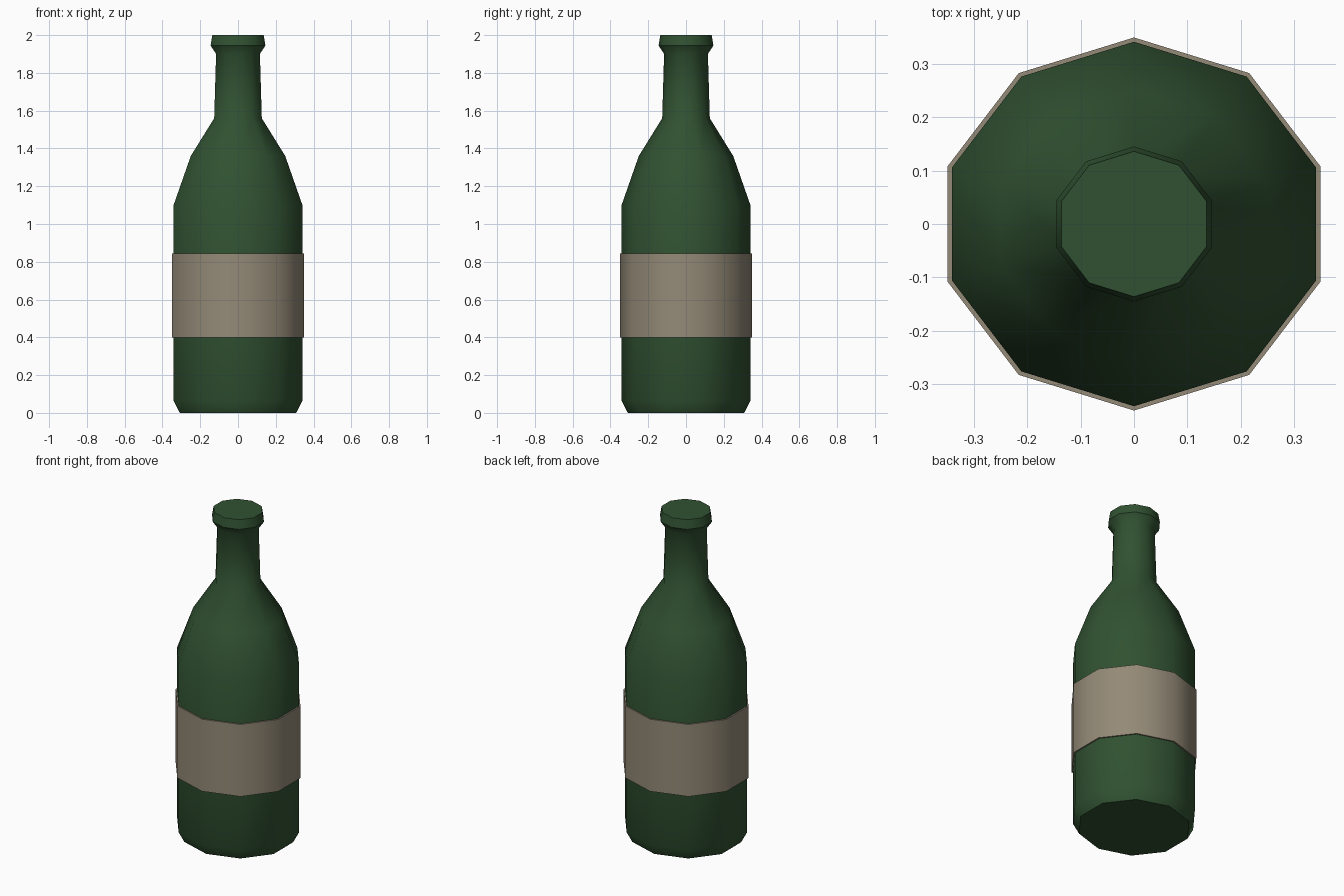
import bpy
import bmesh
import math

SIDES = 10
# Widen x a little so the ten-sided section is equally wide in x and y
X_STRETCH = 1 / math.cos(math.radians(18))

cube = bpy.data.objects.get("Cube")
if cube:
    bpy.data.objects.remove(cube, do_unlink=True)


def make_material(name, rgb):
    mat = bpy.data.materials.new(name)
    mat.use_nodes = True
    color = (*rgb, 1)
    mat.diffuse_color = color
    bsdf = next(n for n in mat.node_tree.nodes if n.type == "BSDF_PRINCIPLED")
    bsdf.inputs["Base Color"].default_value = color
    return mat


def lathe(name, profile, mat, closed=False):
    """Revolve (radius, height) points; a closed profile makes a hollow band."""
    bm = bmesh.new()
    rings = []
    for radius, z in profile:
        ring = []
        for i in range(SIDES):
            a = math.pi / 2 + math.tau * i / SIDES
            ring.append(bm.verts.new((radius * X_STRETCH * math.cos(a),
                                      radius * math.sin(a), z)))
        rings.append(ring)
    pairs = list(zip(rings, rings[1:]))
    if closed:
        pairs.append((rings[-1], rings[0]))
    else:
        bm.faces.new(rings[0])
        bm.faces.new(rings[-1])
    for low, high in pairs:
        for i in range(SIDES):
            j = (i + 1) % SIDES
            bm.faces.new((low[i], low[j], high[j], high[i]))
    bmesh.ops.recalc_face_normals(bm, faces=bm.faces)
    mesh = bpy.data.meshes.new(name)
    bm.to_mesh(mesh)
    bm.free()
    mesh.materials.append(mat)
    obj = bpy.data.objects.new(name, mesh)
    bpy.context.collection.objects.link(obj)
    # Smooth around the sides, sharp at the caps and rim
    bpy.ops.object.select_all(action="DESELECT")
    obj.select_set(True)
    bpy.context.view_layer.objects.active = obj
    bpy.ops.object.shade_smooth_by_angle(angle=math.radians(40))
    return obj


green_glass = make_material("green_glass", (0.03, 0.083, 0.031))
beige_paper = make_material("beige_paper", (0.295, 0.254, 0.184))

# Bottle: base bevel, body, shoulder, neck and lip
lathe("bottle", [(0.308, 0), (0.341, 0.065), (0.341, 1.1), (0.25, 1.36),
                 (0.126, 1.56), (0.116, 1.9), (0.145, 1.945), (0.136, 2)],
      green_glass)

# Label band wrapped around the body
lathe("label", [(0.336, 0.4), (0.349, 0.4), (0.349, 0.843), (0.336, 0.843)],
      beige_paper, closed=True)
